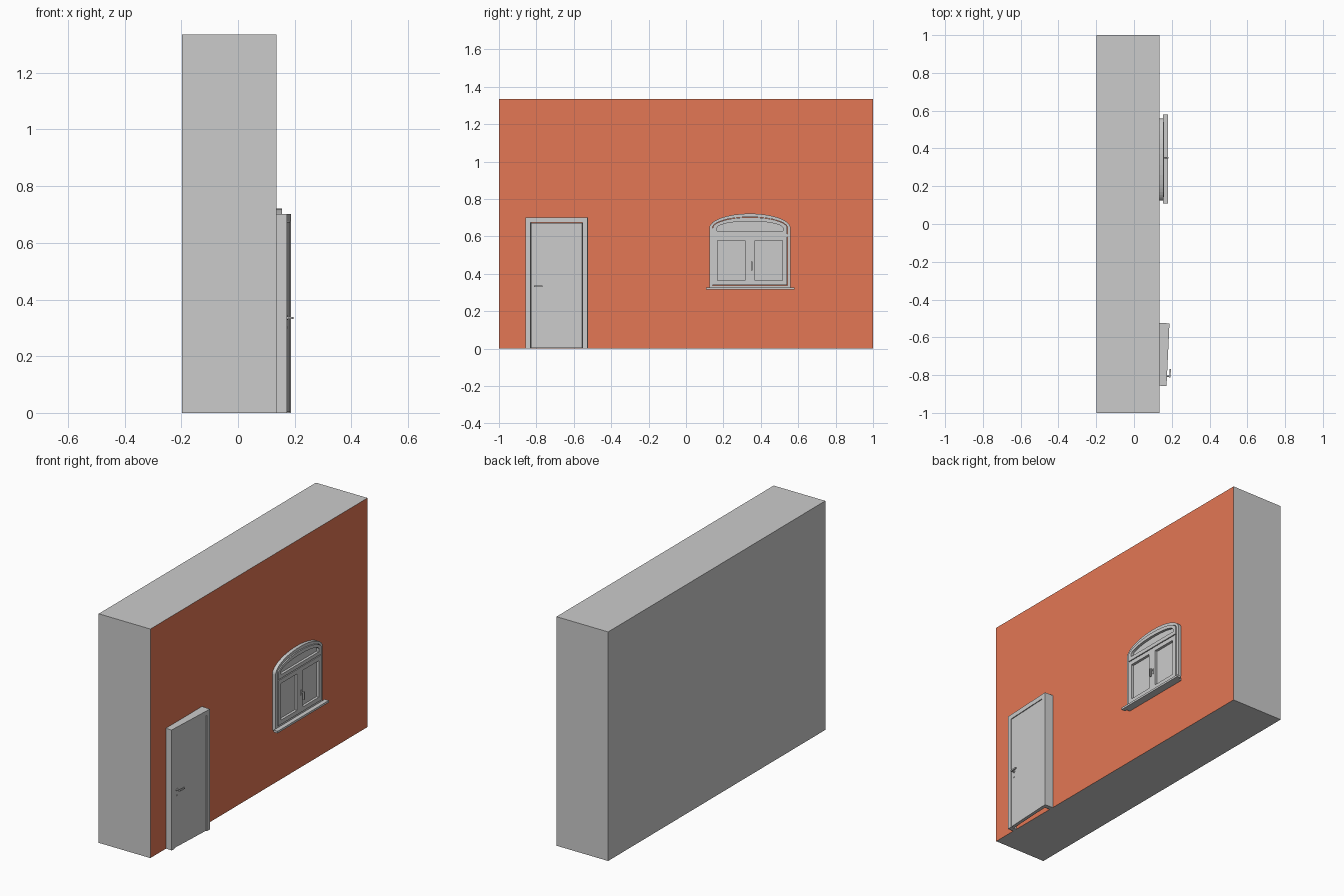
import bpy, bmesh, math
from mathutils import Matrix, Vector

if "Cube" in bpy.data.objects:
    bpy.data.objects.remove(bpy.data.objects["Cube"])


def material(name, rgb):
    m = bpy.data.materials.new(name)
    m.diffuse_color = (*rgb, 1)
    m.use_nodes = True
    m.node_tree.nodes["Principled BSDF"].inputs["Base Color"].default_value = m.diffuse_color
    return m


GREY = material("light grey", (0.6, 0.6, 0.6))
CLAY = material("terracotta plaster", (0.77, 0.184, 0.09))
WALL_X = 0.135


def finish(name, bm, matrix=None, mat=GREY):
    bmesh.ops.recalc_face_normals(bm, faces=bm.faces)
    me = bpy.data.meshes.new(name)
    bm.to_mesh(me)
    bm.free()
    me.materials.append(mat)
    ob = bpy.data.objects.new(name, me)
    bpy.context.collection.objects.link(ob)
    if matrix:
        ob.matrix_world = matrix
    return ob


def box(name, x0, x1, y0, y1, z0, z1, matrix=None):
    bm = bmesh.new()
    bmesh.ops.create_cube(bm, size=1)
    for v in bm.verts:
        v.co = Vector(((x0 + x1) / 2 + v.co.x * (x1 - x0),
                       (y0 + y1) / 2 + v.co.y * (y1 - y0),
                       (z0 + z1) / 2 + v.co.z * (z1 - z0)))
    return finish(name, bm, matrix)


def rod(name, x0, x1, y, z, r, matrix=None):
    bm = bmesh.new()
    bmesh.ops.create_cone(bm, cap_ends=True, segments=16, radius1=r, radius2=r, depth=x1 - x0,
                          matrix=Matrix.Translation(((x0 + x1) / 2, y, z)) @ Matrix.Rotation(math.pi / 2, 4, 'Y'))
    return finish(name, bm, matrix)


def ring(name, outer, inner, x0, x1):
    """Closed frame between two outlines of equal length, extruded along x."""
    bm = bmesh.new()
    loops = [[bm.verts.new((x, y, z)) for y, z in o]
             for o, x in ((outer, x0), (outer, x1), (inner, x1), (inner, x0))]
    n = len(outer)
    for k in range(4):
        a, b = loops[k], loops[(k + 1) % 4]
        for i in range(n):
            j = (i + 1) % n
            bm.faces.new((a[i], a[j], b[j], b[i]))
    return finish(name, bm)


def plate(name, outline, x0, x1):
    bm = bmesh.new()
    f = bm.faces.new([bm.verts.new((x0, y, z)) for y, z in outline])
    r = bmesh.ops.extrude_face_region(bm, geom=[f])
    for v in r["geom"]:
        if isinstance(v, bmesh.types.BMVert):
            v.co.x = x1
    return finish(name, bm)


# Wall with a painted outer face
wall = box("wall", -0.198, WALL_X, -1, 1, 0, 1.335)
wall.data.materials.append(CLAY)
for p in wall.data.polygons:
    p.material_index = 1 if p.normal.x > 0.9 else 0

# Door, turned slightly; local x = 0 is its front plane
D = Matrix.Translation((0.18, -0.692, 0)) @ Matrix.Rotation(math.radians(-2.7), 4, 'Z')
W, H, T = 0.166, 0.702, 0.027
for side, s in (("left", -1), ("right", 1)):
    a, b = sorted((s * W, s * (W - T)))
    box("door_jamb_" + side, -0.062, 0, a, b, 0, H, D)
box("door_head", -0.062, 0, -W + T, W - T, H - T, H, D)
box("door_leaf", -0.022, -0.003, -W + T + 0.002, W - T - 0.002, 0.003, H - T - 0.002, D)
rod("door_handle_rose", -0.003, 0.001, -0.115, 0.335, 0.008, D)
rod("door_handle_neck", 0.0, 0.018, -0.115, 0.335, 0.004, D)
box("door_handle_lever", 0.012, 0.019, -0.119, -0.074, 0.331, 0.339, D)
rod("door_keyhole", -0.003, 0.0, -0.115, 0.302, 0.005, D)

# Window
CY = 0.342
SPRING, N = 0.645, 24


def arch(hw, z0, rise, spring=SPRING):
    top = [(CY + hw * math.cos(math.pi * i / N), spring + rise * math.sin(math.pi * i / N))
           for i in range(N + 1)]
    return [(CY - hw, z0), (CY + hw, z0)] + top


def rect(y0, y1, z0, z1):
    return [(y0, z0), (y1, z0), (y1, z1), (y0, z1)]


B = WALL_X - 0.003
ring("window_frame", arch(0.217, 0.325, 0.077), arch(0.201, 0.338, 0.059), B, 0.155)
# Arched top light
ring("top_light_sash", arch(0.199, 0.608, 0.057), arch(0.176, 0.63, 0.036), B, 0.16)
plate("top_light_pane", arch(0.176, 0.63, 0.036), B, 0.145)
box("window_transom", B, 0.152, CY - 0.201, CY + 0.201, 0.598, 0.612)
# Two casements
for side, s in (("left", -1), ("right", 1)):
    y0, y1 = sorted((CY + s * 0.001, CY + s * 0.199))
    ring("casement_" + side, rect(y0, y1, 0.34, 0.603),
         rect(y0 + 0.025, y1 - 0.025, 0.365, 0.578), B, 0.16)
    plate("casement_pane_" + side, rect(y0 + 0.025, y1 - 0.025, 0.365, 0.578), B, 0.145)
# Window handle
box("window_handle_plate", 0.16, 0.163, CY + 0.004, CY + 0.014, 0.44, 0.472)
rod("window_handle_neck", 0.16, 0.178, CY + 0.009, 0.46, 0.004)
box("window_handle_lever", 0.174, 0.182, CY + 0.005, CY + 0.013, 0.418, 0.465)
# Sill
box("window_sill", 0.154, 0.18, 0.108, 0.579, 0.316, 0.328)
box("window_sill_back", B, 0.156, CY - 0.217, CY + 0.217, 0.316, 0.328)
